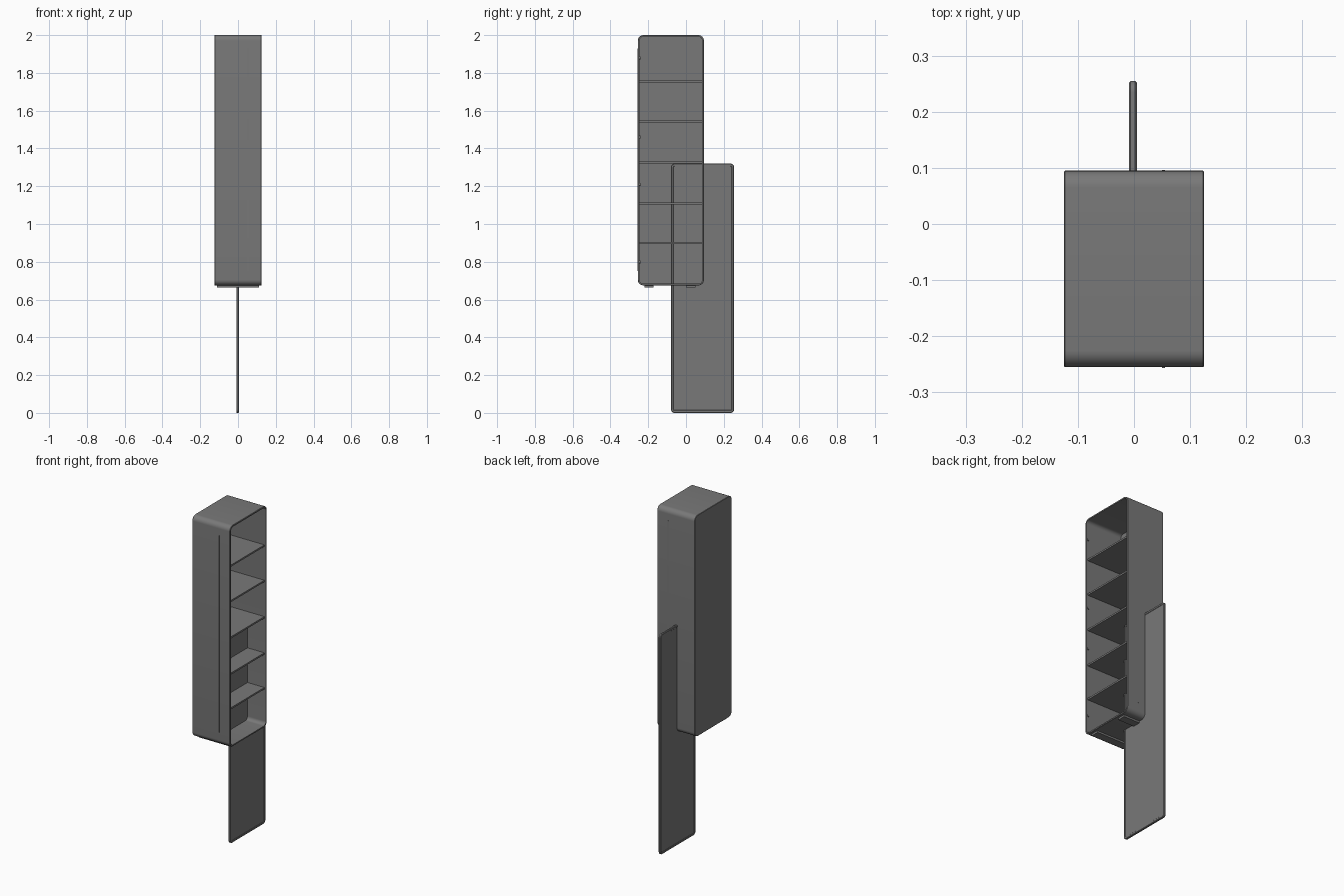
import bpy, bmesh, math

if "Cube" in bpy.data.objects:
    bpy.data.objects.remove(bpy.data.objects["Cube"])

grey = bpy.data.materials.new("mid grey")
grey.diffuse_color = (0.19, 0.19, 0.19, 1)
grey.use_nodes = True
grey.node_tree.nodes["Principled BSDF"].inputs["Base Color"].default_value = grey.diffuse_color


def finish(name, bm, smooth=True):
    bmesh.ops.recalc_face_normals(bm, faces=bm.faces)
    mesh = bpy.data.meshes.new(name)
    bm.to_mesh(mesh)
    bm.free()
    ob = bpy.data.objects.new(name, mesh)
    bpy.context.collection.objects.link(ob)
    mesh.materials.append(grey)
    if smooth:
        bpy.ops.object.select_all(action='DESELECT')
        ob.select_set(True)
        bpy.context.view_layer.objects.active = ob
        bpy.ops.object.shade_smooth_by_angle(angle=math.radians(35))
    return ob


def rounded_outline(y0, y1, z0, z1, r, steps=8):
    """Rounded rectangle in the YZ plane."""
    pts = []
    corners = [(y1 - r, z1 - r), (y0 + r, z1 - r), (y0 + r, z0 + r), (y1 - r, z0 + r)]
    for i, (cy, cz) in enumerate(corners):
        for k in range(steps + 1):
            a = math.pi / 2 * (i + k / steps)
            pts.append((cy + r * math.cos(a), cz + r * math.sin(a)))
    return pts


def loft(name, rect, radius, sections):
    """Closed solid through (x, inset) sections of a rounded rectangle."""
    y0, y1, z0, z1 = rect
    bm = bmesh.new()
    rings = []
    for x, d in sections:
        pts = rounded_outline(y0 + d, y1 - d, z0 + d, z1 - d, max(radius - d, 0.004))
        rings.append([bm.verts.new((x, y, z)) for y, z in pts])
    for a, b in zip(rings, rings[1:]):
        n = len(a)
        for i in range(n):
            bm.faces.new((a[i], a[(i + 1) % n], b[(i + 1) % n], b[i]))
    bm.faces.new(rings[0])
    bm.faces.new(rings[-1])
    return finish(name, bm)


def box(name, x0, x1, y0, y1, z0, z1):
    bm = bmesh.new()
    bmesh.ops.create_cube(bm, size=1)
    for v in bm.verts:
        v.co = ((x0 + x1) / 2 + v.co.x * (x1 - x0),
                (y0 + y1) / 2 + v.co.y * (y1 - y0),
                (z0 + z1) / 2 + v.co.z * (z1 - z0))
    return finish(name, bm, False)


# Cabinet shell: rounded tray, open on the right side
loft("cabinet_shell", (-0.255, 0.095, 0.675, 2.0), 0.03,
     [(-0.125, 0.002), (-0.123, 0), (0.123, 0), (0.125, 0.002),
      (0.125, 0.009), (-0.115, 0.009)])

# Shelves
for i, z in enumerate((0.90, 1.108, 1.325, 1.543, 1.755)):
    box(f"shelf_{i + 1}", -0.117, 0.115, -0.248, 0.088, z - 0.005, z + 0.005)

# Long trim strips on front and back walls
for side, y in (("front", -0.255), ("back", 0.095)):
    box(f"{side}_trim_strip", 0.05, 0.055, y - 0.0015, y + 0.0015, 0.75, 1.93)

# Feet under the cabinet
for side, y in (("front", -0.195), ("back", 0.025)):
    box(f"{side}_foot", -0.11, 0.11, y - 0.024, y + 0.024, 0.664, 0.677)

# Hinge pins inside the front wall
for i, z in enumerate((0.80, 1.21, 1.46, 1.88)):
    bm = bmesh.new()
    bmesh.ops.create_cone(bm, cap_ends=True, segments=16, radius1=0.008,
                          radius2=0.008, depth=0.006)
    for v in bm.verts:
        x, y, z_ = v.co
        v.co = (0.112 + x, -0.244 + z_, z + y)
    finish(f"hinge_pin_{i + 1}", bm)

# Door panel with a shallow recessed field on both faces
loft("door_panel", (-0.08, 0.255, 0.0, 1.32), 0.02,
     [(-0.007, 0.014), (-0.009, 0.012), (-0.009, 0.003), (-0.006, 0),
      (0.002, 0), (0.005, 0.003), (0.005, 0.012), (0.003, 0.014)])
